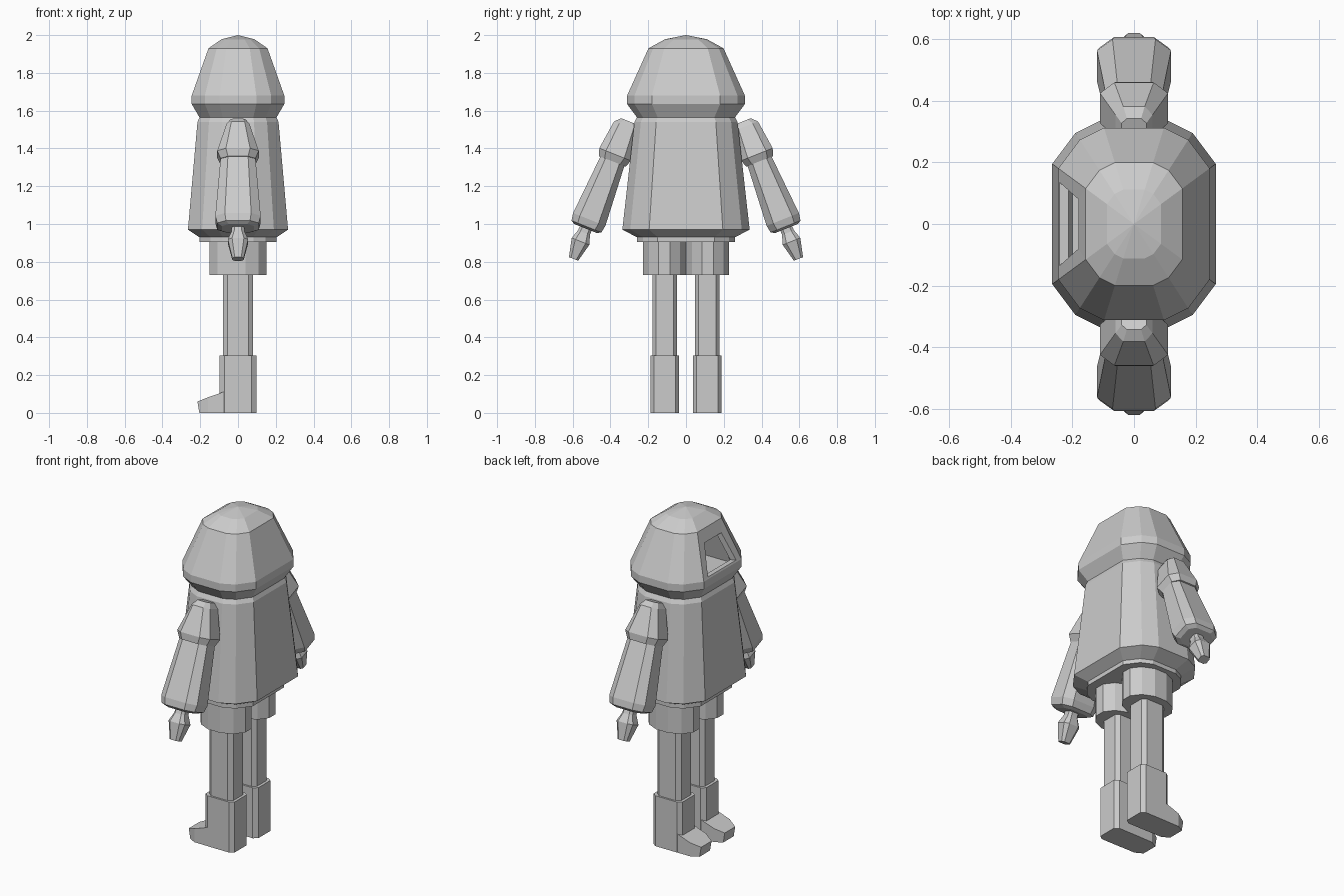
import bpy, bmesh, math
from mathutils import Vector

if "Cube" in bpy.data.objects:
    bpy.data.objects.remove(bpy.data.objects["Cube"])


def build(name, rings, mirror=False, edit=None):
    """Skin a stack of equal-length point rings, capping both ends."""
    bm = bmesh.new()
    loops = [[bm.verts.new(p) for p in r] for r in rings]
    n = len(loops[0])
    for a, b in zip(loops, loops[1:]):
        for i in range(n):
            j = (i + 1) % n
            bm.faces.new((a[i], a[j], b[j], b[i]))
    bm.faces.new(loops[0][::-1])
    bm.faces.new(loops[-1])
    bmesh.ops.recalc_face_normals(bm, faces=bm.faces)
    if edit:
        edit(bm)
    me = bpy.data.meshes.new(name)
    bm.to_mesh(me)
    bm.free()
    ob = bpy.data.objects.new(name, me)
    bpy.context.collection.objects.link(ob)
    if mirror:
        m = ob.modifiers.new("Mirror", 'MIRROR')
        m.use_axis = (False, True, False)
        m.use_mirror_merge = False
    return ob


def octagon(k):
    return [(1, -k), (1, k), (k, 1), (-k, 1), (-1, k), (-1, -k), (-k, -1), (k, -1)]


# Coat and hood share a twelve-sided outline
Q = [(0.265, 0.195), (0.19, 0.295), (0.105, 0.337)]
BODY = (Q + [(-x, y) for x, y in Q[::-1]] + [(-x, -y) for x, y in Q]
        + [(x, -y) for x, y in Q[::-1]])


def body_rings(profile):
    return [[(x * s, y * s, z) for x, y in BODY] for s, z in profile]


# Face opening cut into the front panel of the hood, hollow behind
def face_opening(bm):
    f = min((f for f in bm.faces if 1.72 < f.calc_center_median().z < 1.88),
            key=lambda f: f.calc_center_median().x)
    # bottom x, top x, bottom z, top z, bottom half width, top half width
    steps = [(-0.241, -0.180, 1.69, 1.86, 0.135, 0.08),
             (-0.212, -0.155, 1.69, 1.85, 0.120, 0.07),
             (-0.200, -0.130, 1.66, 1.88, 0.145, 0.09),
             (0.180, 0.120, 1.66, 1.88, 0.145, 0.09)]
    for bx, tx, bz, tz, bw, tw in steps:
        bmesh.ops.inset_individual(bm, faces=[f], thickness=0.005)
        vs = sorted(f.verts, key=lambda v: v.co.z)
        for i, v in enumerate(vs):
            x, z, w = (bx, bz, bw) if i < 2 else (tx, tz, tw)
            v.co = (x, math.copysign(w, v.co.y), z)


build("hood", body_rings([(0.76, 1.56), (0.925, 1.635), (0.925, 1.68),
                          (0.59, 1.93), (0.33, 1.978), (0.004, 2.0)]),
      edit=face_opening)
build("coat", body_rings([(0.77, 0.905), (0.77, 0.93), (1, 0.97),
                          (0.81, 1.54), (0.77, 1.565)]))


# Shorts, legs and boots
def column(name, pts, y, sx, sy, z0, z1):
    build(name, [[(px * sx, y + py * sy, z) for px, py in pts] for z in (z0, z1)], True)


round12 = [(math.cos(math.radians(30 * i + 15)) / 0.966,
            math.sin(math.radians(30 * i + 15)) / 0.966) for i in range(12)]
column("shorts_leg", round12, 0.114, 0.15, 0.114, 0.73, 0.93)
column("leg", octagon(0.7), 0.113, 0.08, 0.065, 0.28, 0.75)
column("boot_shaft", octagon(0.75), 0.113, 0.097, 0.076, 0, 0.305)
build("boot_toe", [[(x, 0.113 - w, 0), (x, 0.113 + w, 0),
                    (x - lean, 0.113 + w, h), (x - lean, 0.113 - w, h)]
                   for x, w, h, lean in [(-0.05, 0.075, 0.12, 0), (-0.16, 0.075, 0.082, 0),
                                         (-0.205, 0.05, 0.06, 0.01)]], True)

# Arms, lofted along a slanted axis
START = Vector((0, 0.305, 1.545))
AXIS = Vector((0, 0.37, -0.93))
SIDE = Vector((0, 0.93, 0.37))


def arm_part(name, profile, k=0.58):
    build(name, [[START + AXIS * s + SIDE * (py * hy) + Vector((px * hx, 0, 0))
                  for px, py in octagon(k)] for s, hx, hy in profile], True)


arm_part("shoulder", [(0, 0.04, 0.04), (0.03, 0.06, 0.07),
                      (0.19, 0.11, 0.09), (0.23, 0.092, 0.076)])
arm_part("sleeve", [(0.2, 0.09, 0.066), (0.56, 0.12, 0.092),
                    (0.6, 0.11, 0.085), (0.612, 0.085, 0.065)])
arm_part("hand", [(0.59, 0.032, 0.032), (0.635, 0.034, 0.034),
                  (0.685, 0.054, 0.05), (0.785, 0.03, 0.026)])
